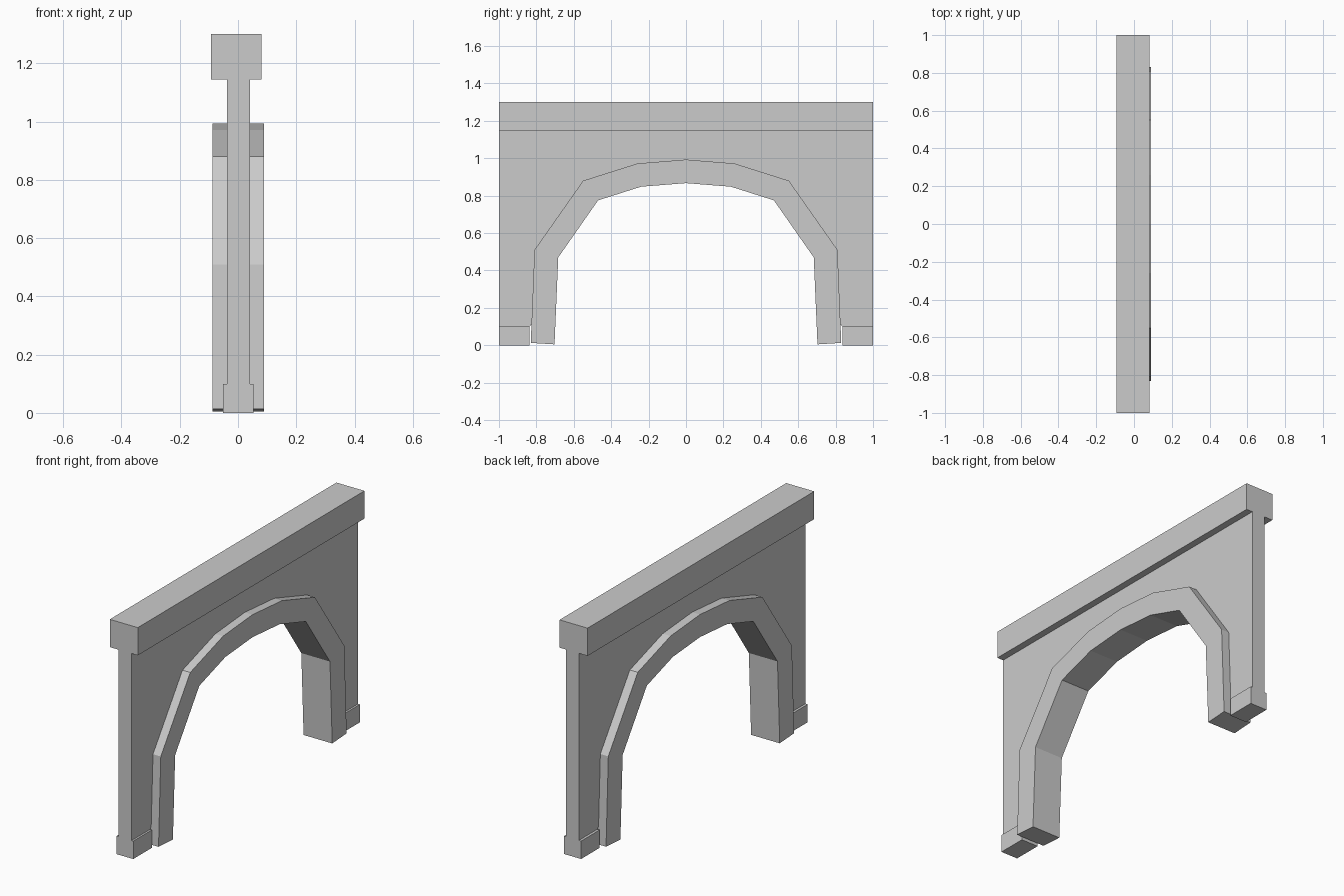
import bpy
import bmesh

if "Cube" in bpy.data.objects:
    bpy.data.objects.remove(bpy.data.objects["Cube"])


def mirrored(half):
    """Full left-to-right outline from a left half ending at y = 0."""
    return half + [(-y, z) for y, z in reversed(half[:-1])]


def extrude_profile(name, outline, x0, x1):
    """Solid made by extruding a y-z outline from x0 to x1."""
    bm = bmesh.new()
    face = bm.faces.new([bm.verts.new((x0, y, z)) for y, z in outline])
    ext = bmesh.ops.extrude_face_region(bm, geom=[face])
    moved = [g for g in ext["geom"] if isinstance(g, bmesh.types.BMVert)]
    bmesh.ops.translate(bm, verts=moved, vec=(x1 - x0, 0, 0))
    bmesh.ops.recalc_face_normals(bm, faces=bm.faces)
    mesh = bpy.data.meshes.new(name)
    bm.to_mesh(mesh)
    bm.free()
    obj = bpy.data.objects.new(name, mesh)
    bpy.context.collection.objects.link(obj)
    return obj


def rect(y0, y1, z0, z1):
    return [(y0, z0), (y1, z0), (y1, z1), (y0, z1)]


# Arch curves, left half from foot to crown
outer = mirrored([(-0.83, 0.013), (-0.81, 0.51), (-0.55, 0.88), (-0.26, 0.972), (0, 0.993)])
inner = mirrored([(-0.703, 0.005), (-0.683, 0.47), (-0.47, 0.775), (-0.24, 0.848), (0, 0.867)])

# Faceted arch surround
extrude_profile("arch_surround", outer + inner[::-1], -0.087, 0.09)

# Thin wall panel, its opening following the outer arch curve
opening = mirrored([(-0.835, 0.1), (-0.822, 0.12), (-0.808, 0.51), (-0.548, 0.878),
                    (-0.26, 0.97), (0, 0.991)])
wall = [(-1, 1.145), (-1, 0.1)] + opening + [(1, 0.1), (1, 1.145)]
extrude_profile("wall_panel", wall, -0.038, 0.042)

# Top beam
extrude_profile("top_beam", rect(-1, 1, 1.145, 1.3), -0.092, 0.081)

# Foot blocks at both ends
for side, y0, y1 in (("left", -1, -0.836), ("right", 0.836, 1)):
    extrude_profile("foot_block_" + side, rect(y0, y1, 0, 0.1), -0.052, 0.053)
